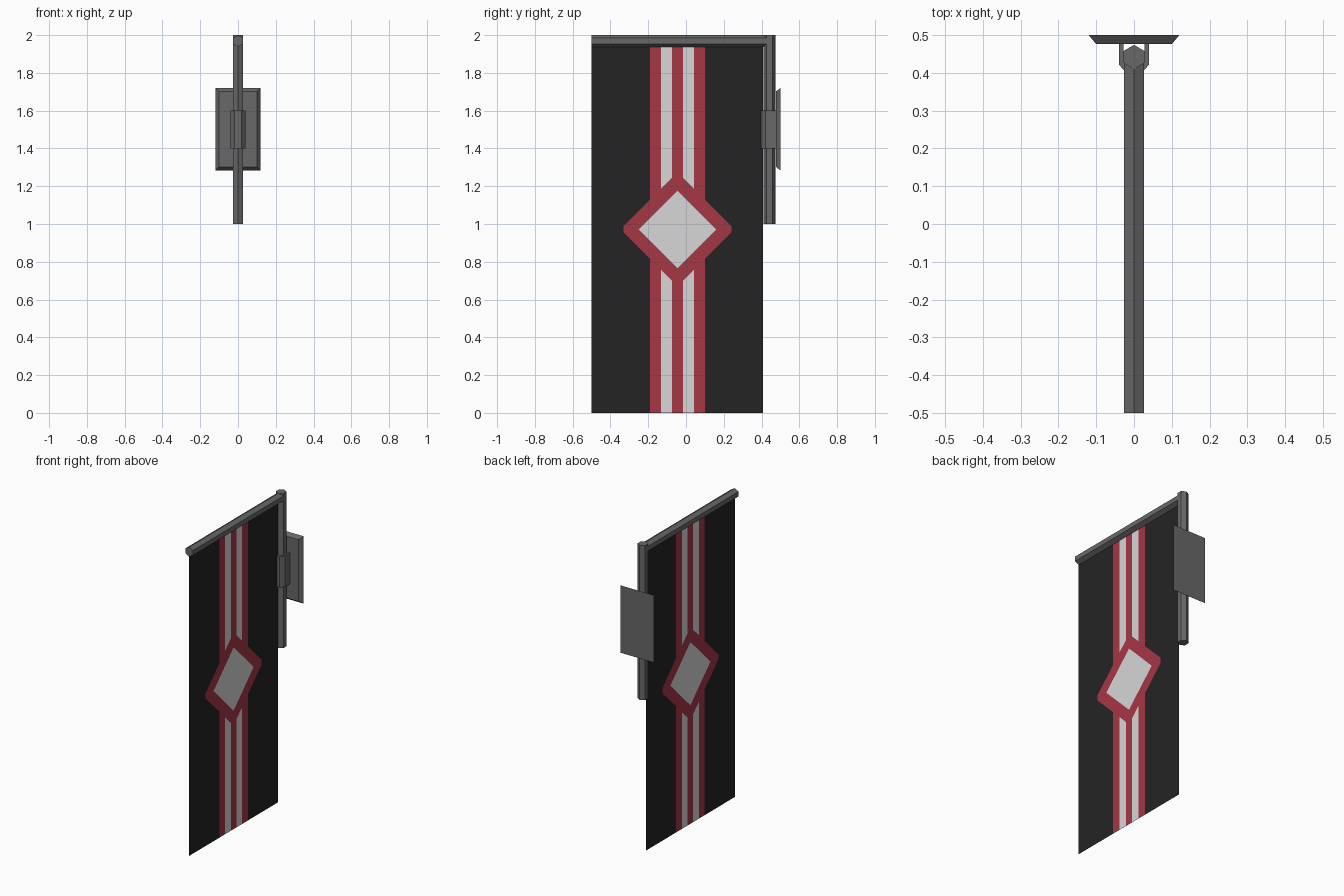
import bpy, bmesh, math
from mathutils import Vector, Matrix

if "Cube" in bpy.data.objects:
    bpy.data.objects.remove(bpy.data.objects["Cube"])


def material(name, rgb):
    m = bpy.data.materials.new(name)
    m.diffuse_color = (*rgb, 1)
    m.use_nodes = True
    m.node_tree.nodes["Principled BSDF"].inputs["Base Color"].default_value = m.diffuse_color
    return m


BLACK = material("black cloth", (0.0176, 0.0176, 0.0176))
RED = material("red cloth", (0.376, 0.038, 0.06))
WHITE = material("white cloth", (0.68, 0.68, 0.68))
GREY = material("grey metal", (0.138, 0.138, 0.138))


def finish(name, bm, mats):
    me = bpy.data.meshes.new(name)
    bm.to_mesh(me)
    bm.free()
    for m in mats:
        me.materials.append(m)
    ob = bpy.data.objects.new(name, me)
    bpy.context.collection.objects.link(ob)
    return ob


def hex_pole(name, start, end, radius, spin):
    """Six-sided pole between two points."""
    start, end = Vector(start), Vector(end)
    axis = end - start
    rot = Vector((0, 0, 1)).rotation_difference(axis).to_matrix().to_4x4()
    bm = bmesh.new()
    bmesh.ops.create_cone(bm, cap_ends=True, segments=6, radius1=radius, radius2=radius,
                          depth=axis.length,
                          matrix=Matrix.Translation((start + end) / 2) @ rot @ Matrix.Rotation(spin, 4, 'Z'))
    return finish(name, bm, [GREY])


# Poles: corner edges point up on the arm and towards the wall on the post
hex_pole("banner_arm", (0, -0.5, 1.969), (0, 0.442, 1.969), 0.031, 0)
hex_pole("wall_post", (0, 0.442, 1.0), (0, 0.442, 2.0), 0.032, 0)

# Clamp: U-shaped profile around the post, extruded upwards
half = [(0.04, 0.477), (0.04, 0.422), (0.018, 0.397)]
inner = [(0.028, 0.477), (0.028, 0.426), (0, 0.41)]
profile = half + [(-x, y) for x, y in reversed(half)]
profile += [(-x, y) for x, y in inner] + list(reversed(inner[:2]))
bm = bmesh.new()
face = bm.faces.new([bm.verts.new((x, y, 1.4)) for x, y in profile])
top = bmesh.ops.extrude_face_region(bm, geom=[face])["geom"]
bmesh.ops.translate(bm, vec=(0, 0, 0.2), verts=[g for g in top if isinstance(g, bmesh.types.BMVert)])
bmesh.ops.recalc_face_normals(bm, faces=bm.faces)
finish("post_clamp", bm, [GREY])

# Wall plate: box whose front face is narrowed into a bevelled edge
bm = bmesh.new()
bmesh.ops.create_cube(bm, size=1)
for v in bm.verts:
    front = v.co.y < 0
    hx, hz = (0.1, 0.2) if front else (0.12, 0.218)
    v.co = (math.copysign(hx, v.co.x), 0.476 if front else 0.5, 1.502 + math.copysign(hz, v.co.z))
finish("wall_plate", bm, [GREY])

# Banner: one sheet, cut along the stripe and diamond edges
CY, CZ = -0.045, 0.972
STRIPES = [-0.19, -0.132, -0.074, -0.016, 0.042, 0.1]
OUTER, INNER = 0.302, 0.205
bm = bmesh.new()
bm.faces.new([bm.verts.new((0, y, z)) for y, z in
              [(-0.5, 0), (0.407, 0), (0.407, 1.95), (-0.5, 1.95)]])


def cut(point, normal):
    bmesh.ops.bisect_plane(bm, geom=bm.verts[:] + bm.edges[:] + bm.faces[:],
                           plane_co=point, plane_no=normal, dist=1e-5)


for y in STRIPES:
    cut((0, y, 0), (0, 1, 0))
for size in (OUTER, INNER):
    for sy in (-1, 1):
        for sz in (-1, 1):
            cut((0, CY + sy * size, CZ), (0, sy, sz))
# Blunt side tips of the red diamond
for sy in (-1, 1):
    cut((0, CY + sy * 0.285, 0), (0, 1, 0))

for f in bm.faces:
    c = f.calc_center_median()
    dy = abs(c.y - CY)
    d = dy + abs(c.z - CZ)
    band = sum(c.y > y for y in STRIPES)
    if d < INNER:
        f.material_index = 2
    elif d < OUTER and dy < 0.285:
        f.material_index = 1
    else:
        f.material_index = {1: 1, 2: 2, 3: 1, 4: 2, 5: 1}.get(band, 0)
finish("banner_cloth", bm, [BLACK, RED, WHITE])
